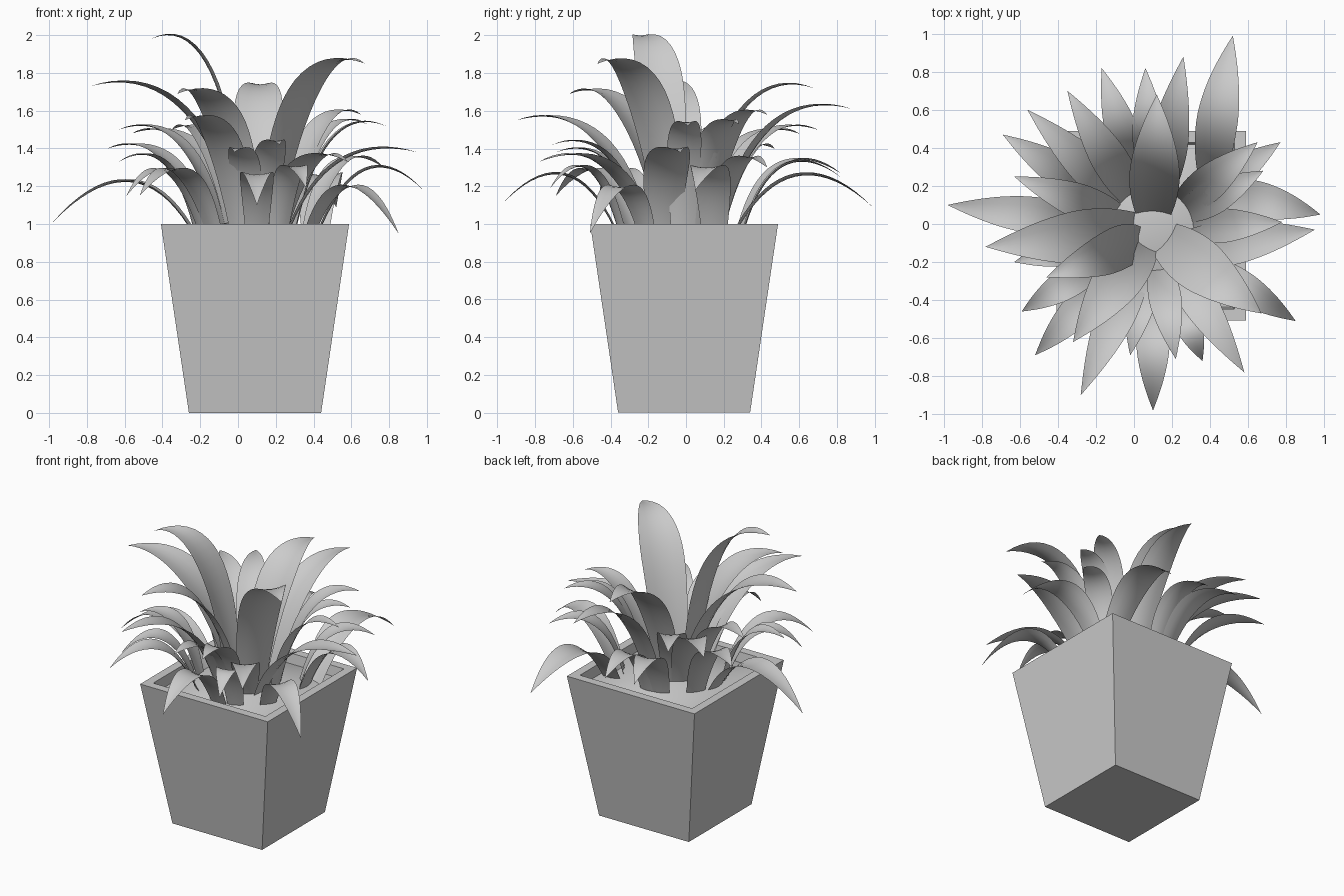
import bpy, math
from mathutils import Vector

if "Cube" in bpy.data.objects:
    bpy.data.objects.remove(bpy.data.objects["Cube"])

POT = Vector((0.09, -0.01, 0))      # pot centre
HEART = Vector((0.10, -0.03, 0))    # point the leaves radiate from


def mesh_object(name, verts, faces, smooth=False):
    me = bpy.data.meshes.new(name)
    me.from_pydata(verts, [], faces)
    me.update()
    ob = bpy.data.objects.new(name, me)
    bpy.context.collection.objects.link(ob)
    if smooth:
        me.polygons.foreach_set("use_smooth", [True] * len(me.polygons))
    return ob


# Square tapered pot: bottom, outer rim, inner rim, inside wall
def build_pot():
    verts, faces = [], []
    for half, z in ((0.35, 0), (0.498, 1.0), (0.438, 1.0), (0.42, 0.88)):
        verts += [POT + Vector((sx * half, sy * half, z))
                  for sx, sy in ((-1, -1), (1, -1), (1, 1), (-1, 1))]
    for k in range(3):
        for i in range(4):
            j = (i + 1) % 4
            faces.append((4 * k + i, 4 * k + j, 4 * k + 4 + j, 4 * k + 4 + i))
    faces.append((3, 2, 1, 0))
    mesh_object("pot", verts, faces)


# Gently mounded soil filling the pot
def build_soil(n=12, half=0.43):
    verts, faces = [], []
    for i in range(n + 1):
        for j in range(n + 1):
            u, v = 2 * i / n - 1, 2 * j / n - 1
            z = 0.93 + 0.09 * math.cos(u * math.pi / 2) * math.cos(v * math.pi / 2)
            verts.append(POT + Vector((u * half, v * half, z)))
    for i in range(n):
        for j in range(n):
            a = i * (n + 1) + j
            faces.append((a, a + n + 1, a + n + 2, a + 1))
    mesh_object("soil", verts, faces, True)


# One arching leaf from root to tip; low tips droop further.
# d is the facing direction, any sideways offset of the tip makes the leaf curl.
def build_leaf(name, root, d, width_ratio, tip, n=18):
    tip_z = tip[2]
    reach = Vector((tip[0], tip[1], 0)) - root
    side = Vector((-d.y, d.x, 0))
    span, curl = reach.dot(d), reach.dot(side)
    z0 = 0.93
    peak = tip_z + 0.02 + 0.55 * max(0, 1.36 - tip_z)
    zc = peak + math.sqrt((peak - z0) * (peak - tip_z))
    bend = 0.40 if tip_z < 1.25 else 0.30 if tip_z < 1.9 else 0.22
    width = 0.08 + width_ratio * math.hypot(span, peak - z0)
    verts, faces = [], []
    for i in range(n + 1):
        t = i / n
        s = span * (2 * t * (1 - t) * bend + t * t)
        z = (1 - t) ** 2 * z0 + 2 * t * (1 - t) * zc + t * t * tip_z
        ds = 2 * span * ((1 - t) * bend + t * (1 - bend))
        dz = 2 * ((1 - t) * (zc - z0) + t * (tip_z - zc))
        normal = (Vector((0, 0, ds)) - d * dz).normalized()
        # lance-shaped outline: narrower foot, widest near the middle, pointed tip
        if t < 0.45:
            w = 0.65 + 0.35 * math.sin(t / 0.45 * math.pi / 2)
        else:
            w = 1 - ((t - 0.45) / 0.55) ** 1.8
        w = max(w, 0.004) * width / 2
        for k in (-1, -0.5, 0, 0.5, 1):
            p = root + d * s + side * (k * w + curl * t * t) + normal * (0.16 * w * k * k)
            verts.append((p.x, p.y, p.z + z))
    for i in range(n):
        for k in range(4):
            a = 5 * i + k
            faces.append((a, a + 5, a + 6, a + 1))
    mesh_object(name, verts, faces, True)


build_pot()
build_soil()

# Outer ring: low drooping leaves
outer_tips = [(-0.98, 0.1, 1.01), (-0.63, -0.2, 1.33), (-0.69, 0.47, 1.4),
              (-0.17, 0.82, 1.27), (0.06, 0.82, 1.25), (0.77, 0.43, 1.3),
              (0.85, -0.51, 0.95), (0.36, -0.72, 1.19), (0.1, -0.98, 1.1),
              (-0.52, -0.69, 1.15), (-0.59, -0.46, 1.15)]
# Middle ring: half-raised leaves
middle_tips = [(-0.63, 0.25, 1.5), (-0.56, 0.6, 1.48), (-0.35, 0.7, 1.5),
               (0.26, 0.88, 1.61), (0.65, 0.43, 1.58), (0.68, 0.28, 1.53),
               (0.78, 0.01, 1.52), (0.58, -0.78, 1.33), (0.22, -0.71, 1.42),
               (-0.02, -0.69, 1.38), (-0.28, -0.9, 1.55)]
# Heart: tall, broad leaves
inner_tips = [(-0.78, -0.12, 1.73), (0.12, 0.68, 1.72), (0.67, -0.47, 1.85),
              (-0.32, -0.62, 1.69)]

for ring, radius, ratio, tips in (("outer", 0.33, 0.14, outer_tips),
                                  ("middle", 0.20, 0.13, middle_tips),
                                  ("inner", 0.08, 0.18, inner_tips)):
    for i, tip in enumerate(tips, 1):
        d = (Vector((tip[0], tip[1], 0)) - HEART).normalized()
        build_leaf(f"{ring}_leaf_{i}", HEART + d * radius, d, ratio, tip)

# Curled leaves that face one way while the tip drifts aside
for name, rx, ry, facing, ratio, tip in (
        ("tall_leaf", 0.03, -0.10, 180, 0.14, (-0.46, -0.28, 1.98)),
        ("right_broad_leaf", 0.26, -0.12, 0, 0.19, (0.95, -0.03, 1.38)),
        ("right_low_leaf", 0.42, 0.15, 0, 0.18, (0.98, 0.05, 1.18)),
        ("back_low_leaf", 0.41, 0.25, 88, 0.17, (0.52, 0.99, 1.09))):
    a = math.radians(facing)
    build_leaf(name, Vector((rx, ry, 0)), Vector((math.cos(a), math.sin(a), 0)), ratio, tip)
